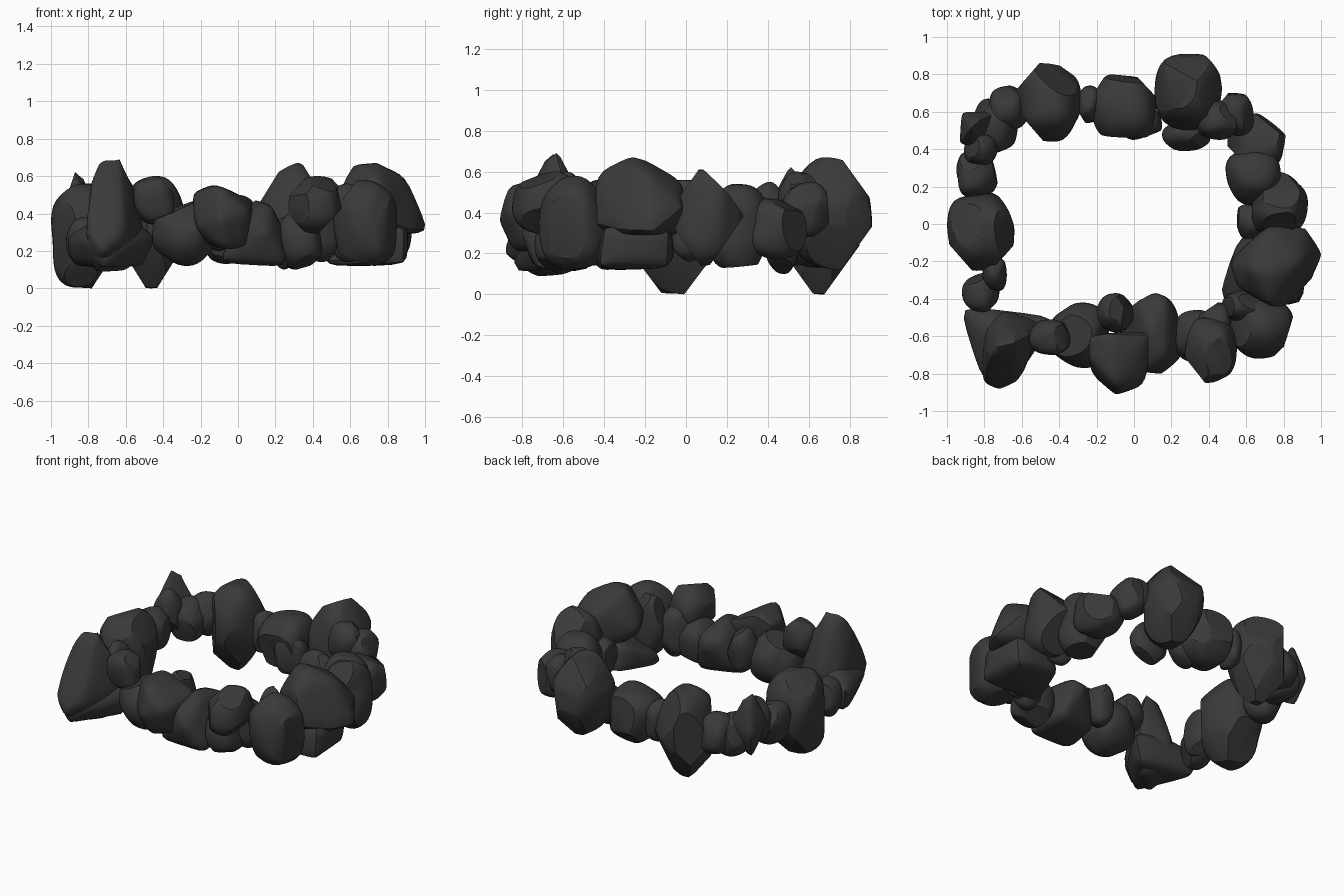
import bpy
import bmesh
import random
from mathutils import Vector, noise

random.seed(7)

if "Cube" in bpy.data.objects:
    bpy.data.objects.remove(bpy.data.objects["Cube"], do_unlink=True)

stone = bpy.data.materials.new("dark_grey_stone")
stone.use_nodes = True
colour = (0.042, 0.042, 0.042, 1)
stone.diffuse_color = colour
shader = next(n for n in stone.node_tree.nodes if n.type == "BSDF_PRINCIPLED")
shader.inputs["Base Color"].default_value = colour
shader.inputs["Roughness"].default_value = 0.9

towards = {
    "left": Vector((1, 0, 0)), "right": Vector((-1, 0, 0)),
    "front": Vector((0, -1, 0)), "back": Vector((0, 1, 0)),
    "top": Vector((0, 0, 1)), "low": Vector((0, 0, -1)),
}
stones = []


def bounds(points):
    """Lowest and highest corner of a set of points."""
    low = Vector([min(p[axis] for p in points) for axis in range(3)])
    high = Vector([max(p[axis] for p in points) for axis in range(3)])
    return low, high


def finish(name, bm, low, high):
    """Size one stone to its own extents and make it an object."""
    old_low, old_high = bounds([v.co for v in bm.verts])
    for v in bm.verts:
        for axis in range(3):
            t = (v.co[axis] - old_low[axis]) / (old_high[axis] - old_low[axis])
            v.co[axis] = low[axis] + t * (high[axis] - low[axis])
    bmesh.ops.recalc_face_normals(bm, faces=bm.faces)
    mesh = bpy.data.meshes.new(name)
    bm.to_mesh(mesh)
    bm.free()
    mesh.materials.append(stone)
    obj = bpy.data.objects.new(name, mesh)
    bpy.context.collection.objects.link(obj)
    stones.append(obj)


def chipped_stone(name, x0, x1, y0, y1, z0, z1, chips=""):
    """Lumpy ball with flat chips, given by its extents in hundredths."""
    offset = Vector([random.uniform(-9, 9) for _ in range(3)])
    bm = bmesh.new()
    bmesh.ops.create_icosphere(bm, subdivisions=4, radius=1)
    for v in bm.verts:
        swell = 1 + 0.15 * noise.noise(v.co * 1.1 + offset)
        v.co = Vector([abs(c) ** 0.88 * (1 if c > 0 else -1) for c in v.co]) * swell
    cuts = [sum((towards[w] for w in chip.split()), Vector()) for chip in chips.split(",") if chip]
    cuts += [Vector([random.gauss(0, 1) for _ in range(3)]) for _ in range(3)]
    for cut in cuts:
        normal = cut.normalized()
        reach = max(v.co.dot(normal) for v in bm.verts)
        bmesh.ops.bisect_plane(
            bm, geom=bm.verts[:] + bm.edges[:] + bm.faces[:],
            plane_co=normal * reach * random.uniform(0.77, 0.88),
            plane_no=normal, clear_outer=True)
        rim = [e for e in bm.edges if e.is_boundary]
        bmesh.ops.holes_fill(bm, edges=rim, sides=0)
    finish(name, bm, Vector((x0, y0, z0)) / 100, Vector((x1, y1, z1)) / 100)


def angular_stone(name, corners):
    """Softened hull around a few corner points in hundredths."""
    points = [Vector(c) / 100 for c in corners]
    bm = bmesh.new()
    for p in points:
        bm.verts.new(p)
    bmesh.ops.convex_hull(bm, input=bm.verts[:])
    loose = [v for v in bm.verts if not v.link_faces]
    bmesh.ops.delete(bm, geom=loose, context="VERTS")
    bmesh.ops.subdivide_edges(bm, edges=bm.edges[:], cuts=5, use_grid_fill=True)
    for _ in range(3):
        bmesh.ops.smooth_vert(bm, verts=bm.verts[:], factor=0.5,
                              use_axis_x=True, use_axis_y=True, use_axis_z=True)
    finish(name, bm, *bounds(points))


# Stones along the right-hand edge of the ring (-x)
right_side = {
    "right_boulder": (-100, -64, -25, 17, 0, 56, "low front,low back,right front,low left,top left"),
    "right_front_pebble": (-92, -72, -47, -26, 12, 38),
    "right_front_wedge": (-81, -68, -36, -17, 14, 46),
    "right_back_stone": (-95, -73, 14, 39, 18, 46),
    "right_back_pebble": (-91, -73, 31, 48, 24, 55),
    "right_back_slab": (-86, -62, 38, 67, 18, 46, "left back,right front"),
    "right_back_corner_stone": (-78, -55, 50, 74, 20, 48),
}

# Stones along the back of the ring
back_side = {
    "back_right_boulder": (-65, -28, 44, 86, 0, 60,
                           "low front,low back,low left,low right,right front,right back"),
    "back_pebble": (-31, -17, 54, 74, 18, 46),
    "back_middle_stone": (-23, 12, 46, 80, 13, 50, "left back,low back"),
    "back_inner_stone": (-7, 15, 45, 62, 14, 42),
    "back_left_boulder": (11, 47, 50, 91, 12, 67,
                          "low back,low left,left front,top right,top left,top back"),
    "back_left_inner_stone": (15, 41, 39, 55, 10, 38),
    "back_left_chip": (33, 56, 45, 66, 34, 60, "top left,low right"),
    "back_left_corner_chip": (44, 64, 47, 70, 28, 55, "right back"),
}

# Stones along the left-hand edge of the ring (+x)
left_side = {
    "left_back_corner_stone": (50, 81, 30, 59, 17, 47, "left back,right front"),
    "left_back_stone": (49, 79, 10, 42, 13, 54),
    "left_middle_boulder": (63, 93, -7, 28, 14, 61, "top front,top back,low back,low front"),
    "left_inner_pebble": (55, 70, -8, 11, 16, 42),
}

# Stones along the front of the ring
front_side = {
    "front_left_boulder": (51, 85, -72, -38, 12, 58, "left front,top right"),
    "front_left_inner_stone": (47, 71, -54, -35, 14, 56),
    "front_left_slanted_stone": (27, 55, -85, -50, 29, 60, "top right,low left,right front"),
    "front_left_back_stone": (33, 55, -62, -42, 14, 48),
    "front_left_low_stone": (21, 45, -74, -46, 10, 42),
    "front_inner_pebble": (-20, 0, -58, -37, 20, 50),
    "front_right_stone": (-46, -13, -77, -42, 12, 47),
    "front_right_pebble": (-56, -34, -70, -51, 34, 60),
}

for side in (right_side, back_side, left_side, front_side):
    for name, details in side.items():
        chipped_stone(name, *details)

# Tall stone on the front right corner and its flared foot
angular_stone("front_right_corner_spire", [
    (-73, -66, 69), (-64, -64, 69), (-78, -70, 56), (-57, -60, 55),
    (-81, -84, 30), (-72, -88, 20), (-62, -84, 28), (-50, -54, 28),
    (-58, -60, 10), (-80, -52, 16), (-76, -74, 9), (-70, -47, 30),
])
angular_stone("front_right_corner_foot", [
    (-91, -45, 26), (-88, -47, 12), (-45, -51, 27), (-52, -54, 12),
    (-80, -84, 26), (-72, -84, 11), (-66, -62, 42), (-62, -80, 22),
])

# Pointed stone near the back right corner
angular_stone("right_back_spike", [
    (-87, 52, 62), (-83, 56, 58), (-93, 44, 42), (-84, 40, 38),
    (-92, 60, 36), (-74, 60, 40), (-78, 46, 24), (-88, 54, 20),
])

# Faceted stone in the middle of the front
angular_stone("front_middle_boulder", [
    (-24, -60, 50), (-13, -58, 55), (8, -58, 46), (9, -68, 36),
    (-24, -72, 50), (-10, -86, 54), (5, -86, 42), (-10, -91, 36),
    (-23, -80, 33), (-8, -84, 21), (4, -78, 23), (-18, -62, 24), (6, -60, 24),
])

# Flat-bottomed stones low on the front and left
angular_stone("front_middle_low_stone", [
    (-8, -74, 14), (-6, -50, 16), (25, -72, 12), (22, -44, 14), (26, -60, 27),
    (4, -78, 38), (16, -80, 30), (18, -70, 44), (3, -42, 40), (12, -37, 34),
    (18, -40, 40), (10, -58, 47),
])
angular_stone("left_lower_slab", [
    (47, -40, 12), (90, -43, 13), (88, -8, 13), (58, -6, 16), (50, -38, 20),
    (91, -40, 34), (90, -7, 32), (58, -10, 34),
])

# Large pointed stone on the left edge
angular_stone("left_pointed_boulder", [
    (52, -20, 40), (56, -33, 48), (74, -44, 58), (80, -44, 34),
    (95, -28, 30), (100, -16, 30), (91, -2, 42), (72, -1, 54),
    (62, -22, 66), (74, -26, 67), (88, -20, 60), (66, -36, 28),
    (70, -4, 28),
])

# Smooth surfaces with crisp chip edges
for obj in bpy.context.selected_objects:
    obj.select_set(False)
for obj in stones:
    obj.select_set(True)
bpy.context.view_layer.objects.active = stones[0]
bpy.ops.object.shade_smooth_by_angle(angle=0.6)
